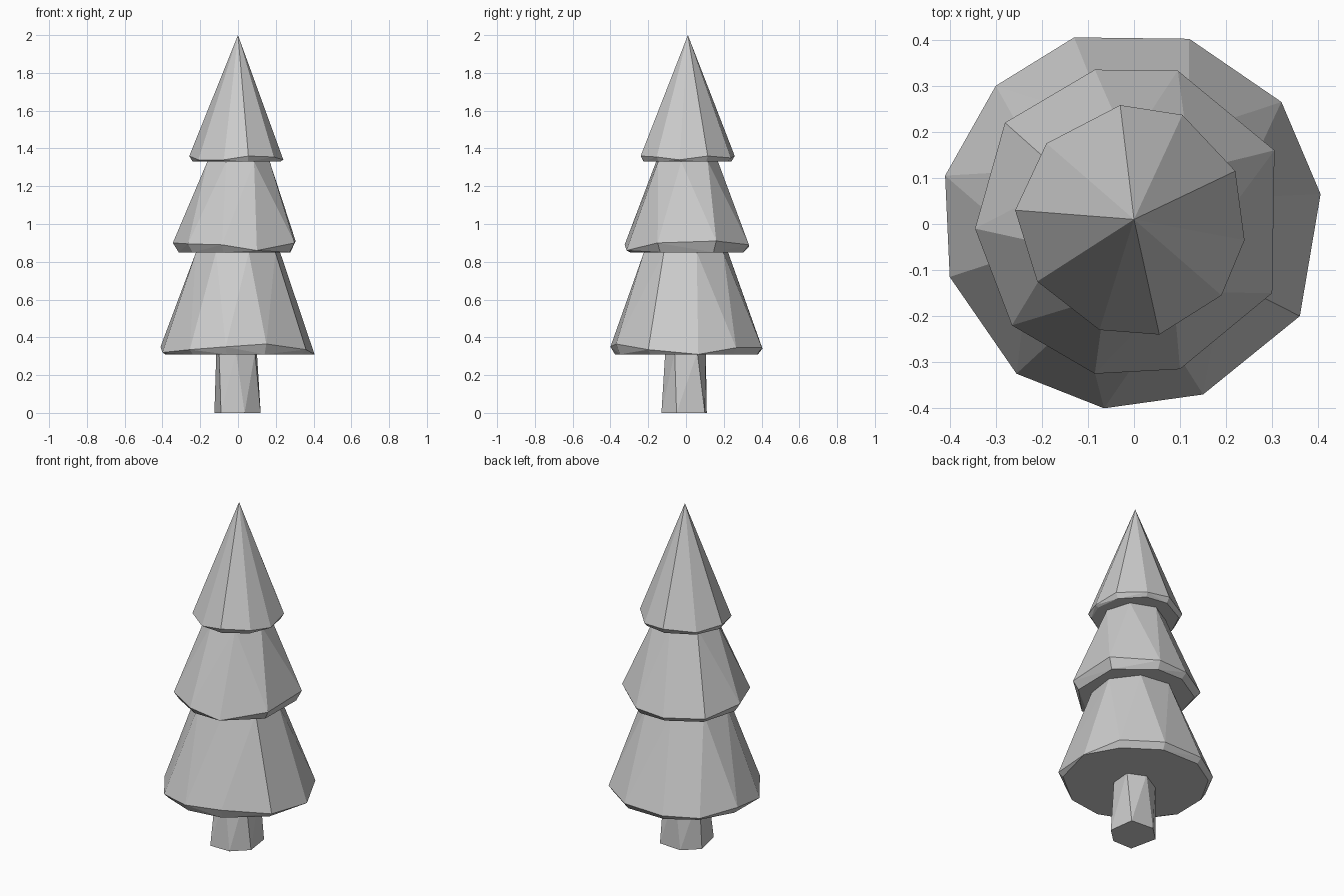
import bpy
import bmesh
from math import cos, sin, tau
from mathutils import Vector

# Remove the default cube
default_cube = bpy.data.objects.get("Cube")
if default_cube:
    bpy.data.objects.remove(default_cube, do_unlink=True)

# One plain grey for the whole tree
grey = bpy.data.materials.new("light_grey")
grey.use_nodes = True
grey.diffuse_color = (0.6, 0.6, 0.6, 1)
grey.node_tree.nodes["Principled BSDF"].inputs["Base Color"].default_value = grey.diffuse_color


def faceted_solid(name, points):
    """Wrap points in a flat-shaded convex shell."""
    bm = bmesh.new()
    for point in points:
        bm.verts.new(point)
    result = bmesh.ops.convex_hull(bm, input=list(bm.verts))
    spare = set(result["geom_interior"]) | set(result["geom_unused"])
    loose = [v for v in spare if isinstance(v, bmesh.types.BMVert) and not v.link_faces]
    bmesh.ops.delete(bm, geom=loose, context="VERTS")
    bmesh.ops.recalc_face_normals(bm, faces=list(bm.faces))
    mesh = bpy.data.meshes.new(name)
    bm.to_mesh(mesh)
    bm.free()
    mesh.materials.append(grey)
    tree_part = bpy.data.objects.new(name, mesh)
    bpy.context.collection.objects.link(tree_part)
    return tree_part


def ring(sides, radius, height, turn=0.0):
    """Regular ring of points."""
    angles = [turn + tau * i / sides for i in range(sides)]
    return [Vector((radius * cos(a), radius * sin(a), height)) for a in angles]


def branch_tier(name, rim, base, tuck, crown):
    """Uneven rim (hundredths: x, y, lift over base), tucked underside, crown."""
    edge = [Vector((x, y, lift)) / 100 + Vector((0, 0, base)) for x, y, lift in rim]
    underside = [Vector((p.x * tuck, p.y * tuck, base)) for p in edge]
    return faceted_solid(name, edge + underside + crown)


# Tier heights
LOW, MIDDLE, HIGH = 0.31, 0.85, 1.33

# Lower branches
lower_rim = [(-13, 40.5, 3), (12, 40.2, 3.5), (32, 26.5, 3.5), (40.5, 6.5, 0),
             (36, -20, 2.5), (15, -37, 5.5), (-6.5, -40, 4), (-25.5, -32.5, 2.5),
             (-40, -11.5, 1), (-41, 10.5, 4), (-30, 30, 2)]
branch_tier("lower_branches", lower_rim, LOW, 0.94,
            ring(sides=8, radius=0.23, height=MIDDLE, turn=0.25))

# Middle branches
middle_rim = [(-8.5, 33.5, 3), (9.5, 33.3, 4), (30.5, 16, 6), (30, -15, 5),
              (10, -31.5, 1), (-8.5, -32.5, 4), (-26.5, -22, 4.5), (-34.5, -1, 5),
              (-28, 22, 3)]
branch_tier("middle_branches", middle_rim, MIDDLE, 0.91,
            ring(sides=7, radius=0.17, height=HIGH, turn=-0.15))

# Upper branches rise to the tip
upper_rim = [(-3, 25.8, 3), (10.5, 23.7, 2), (22, 11.5, 3), (24, -3.5, 1),
             (19, -15.5, 2.5), (5.5, -24, 3), (-7.5, -23, 1), (-21, -12.5, 1),
             (-25.8, 3, 3), (-19, 17.5, 2)]
branch_tier("upper_branches", upper_rim, HIGH, 0.93, [Vector((0, 0.01, 2))])

# Trunk: uneven hexagon, twisted toward the top
foot = [(-9, -13), (3.5, -13), (12, -5), (10, 10), (-4, 11), (-12.5, 3)]
neck = [(-1, -11), (9, -6), (10, 6), (0, 10.5), (-11.5, 4), (-10, -6)]
trunk_points = [Vector((x / 100, y / 100, height))
                for outline, height in ((foot, 0), (neck, LOW + 0.01))
                for x, y in outline]
faceted_solid("trunk", trunk_points)
